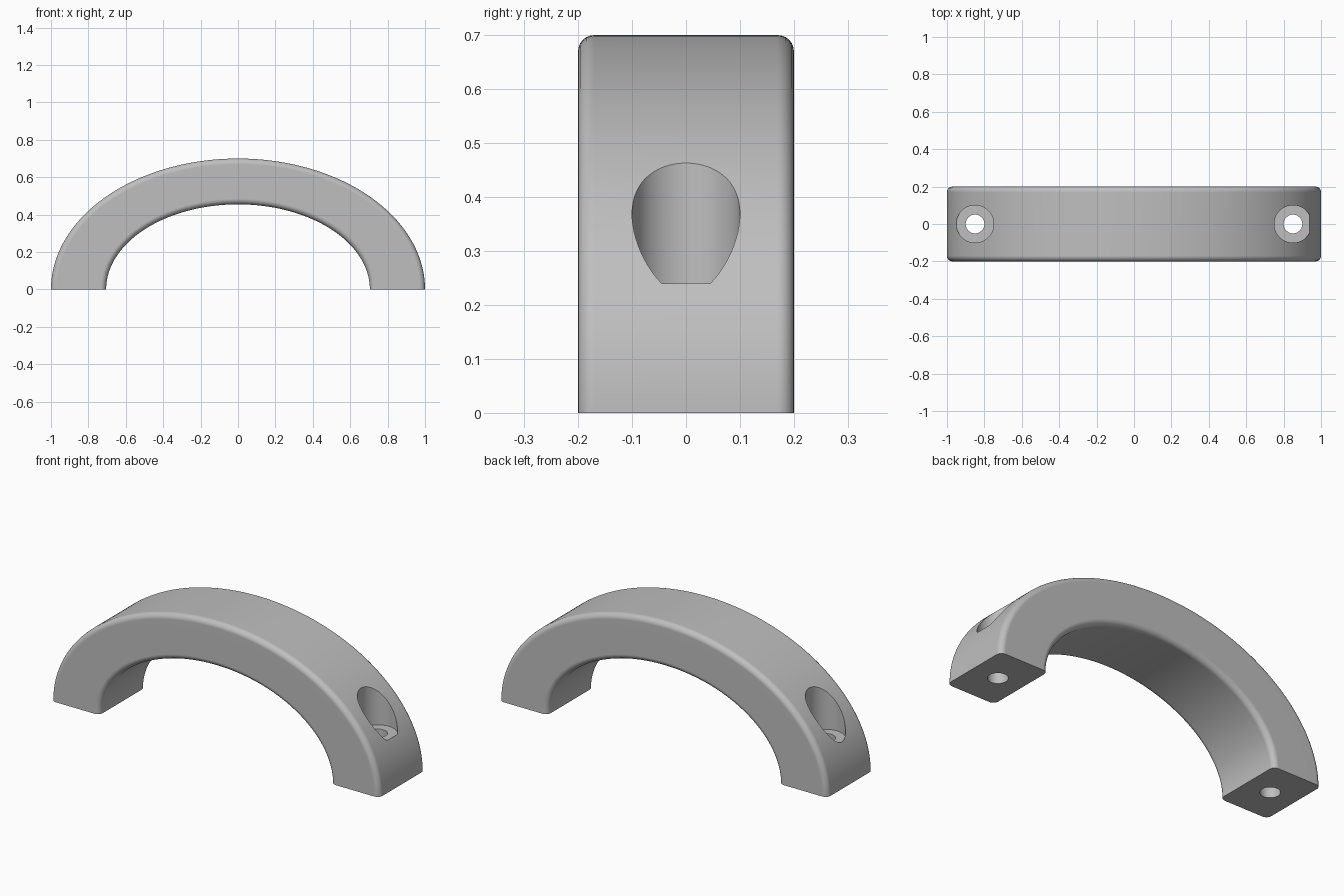
import bpy
import bmesh
from math import sin, cos, pi, radians
from mathutils import Vector

cube = bpy.data.objects.get("Cube")
if cube:
    bpy.data.objects.remove(cube, do_unlink=True)

OUTER, INNER = (1.0, 0.7), (0.705, 0.455)   # ellipse half-axes
HALF_DEPTH, ROUND = 0.2, 0.03
STEPS, ROUND_STEPS = 128, 6

grey = bpy.data.materials.new("plain grey")
grey.use_nodes = True
grey.diffuse_color = (0.52, 0.52, 0.52, 1)
grey.node_tree.nodes["Principled BSDF"].inputs["Base Color"].default_value = grey.diffuse_color


def ellipse_point(axes, t, inset):
    """Point on an ellipse in the xz plane, moved along its normal."""
    a, b = axes
    normal = Vector((cos(t) / a, 0, sin(t) / b)).normalized()
    return Vector((a * cos(t), 0, b * sin(t))) - normal * inset


def section(t):
    """Rounded rectangle across the arch at parameter t."""
    points = []
    corners = ((OUTER, 1, 1), (OUTER, 1, -1), (INNER, -1, -1), (INNER, -1, 1))
    for axes, inward, side in corners:
        arc = []
        for i in range(ROUND_STEPS + 1):
            a = i / ROUND_STEPS * pi / 2
            p = ellipse_point(axes, t, inward * ROUND * (1 - sin(a)))
            p.y = side * (HALF_DEPTH - ROUND + ROUND * cos(a))
            arc.append(p)
        points += arc if inward * side > 0 else arc[::-1]
    return points


# Arch: rounded section swept along the half ellipse
bm = bmesh.new()
rings = [[bm.verts.new(p) for p in section(pi * i / STEPS)] for i in range(STEPS + 1)]
count = len(rings[0])
for r, s in zip(rings, rings[1:]):
    for j in range(count):
        k = (j + 1) % count
        bm.faces.new((r[j], r[k], s[k], s[j]))
bm.faces.new(rings[0])
bm.faces.new(rings[-1])
bmesh.ops.recalc_face_normals(bm, faces=bm.faces)
mesh = bpy.data.meshes.new("arch_handle")
bm.to_mesh(mesh)
bm.free()
mesh.materials.append(grey)
arch = bpy.data.objects.new("arch_handle", mesh)
bpy.context.collection.objects.link(arch)


def drill(x, radius, bottom, top):
    """Cut a vertical round hole through the arch."""
    bpy.ops.mesh.primitive_cylinder_add(
        vertices=64, radius=radius, depth=top - bottom,
        location=(x, 0, (top + bottom) / 2))
    cutter = bpy.context.object
    cutter.name = "drill_cutter"
    cutter.hide_render = True
    cutter.data.materials.append(grey)
    cut = arch.modifiers.new("hole", "BOOLEAN")
    cut.operation, cut.solver, cut.object = "DIFFERENCE", "EXACT", cutter
    bpy.context.view_layer.objects.active = arch
    bpy.ops.object.modifier_apply(modifier=cut.name)
    bpy.data.objects.remove(cutter, do_unlink=True)


# Screw holes with wide recesses above; the recess floors differ slightly
for x, floor in ((0.85, 0.24), (-0.85, 0.215)):
    drill(x, 0.1, floor, 0.9)
    drill(x, 0.05, -0.1, 0.5)

# Smooth curves, crisp edges, flat sides
bpy.ops.object.select_all(action="DESELECT")
arch.select_set(True)
bpy.context.view_layer.objects.active = arch
bpy.ops.object.shade_smooth_by_angle(angle=radians(30))
weighted = arch.modifiers.new("flat_sides", "WEIGHTED_NORMAL")
weighted.keep_sharp = True
